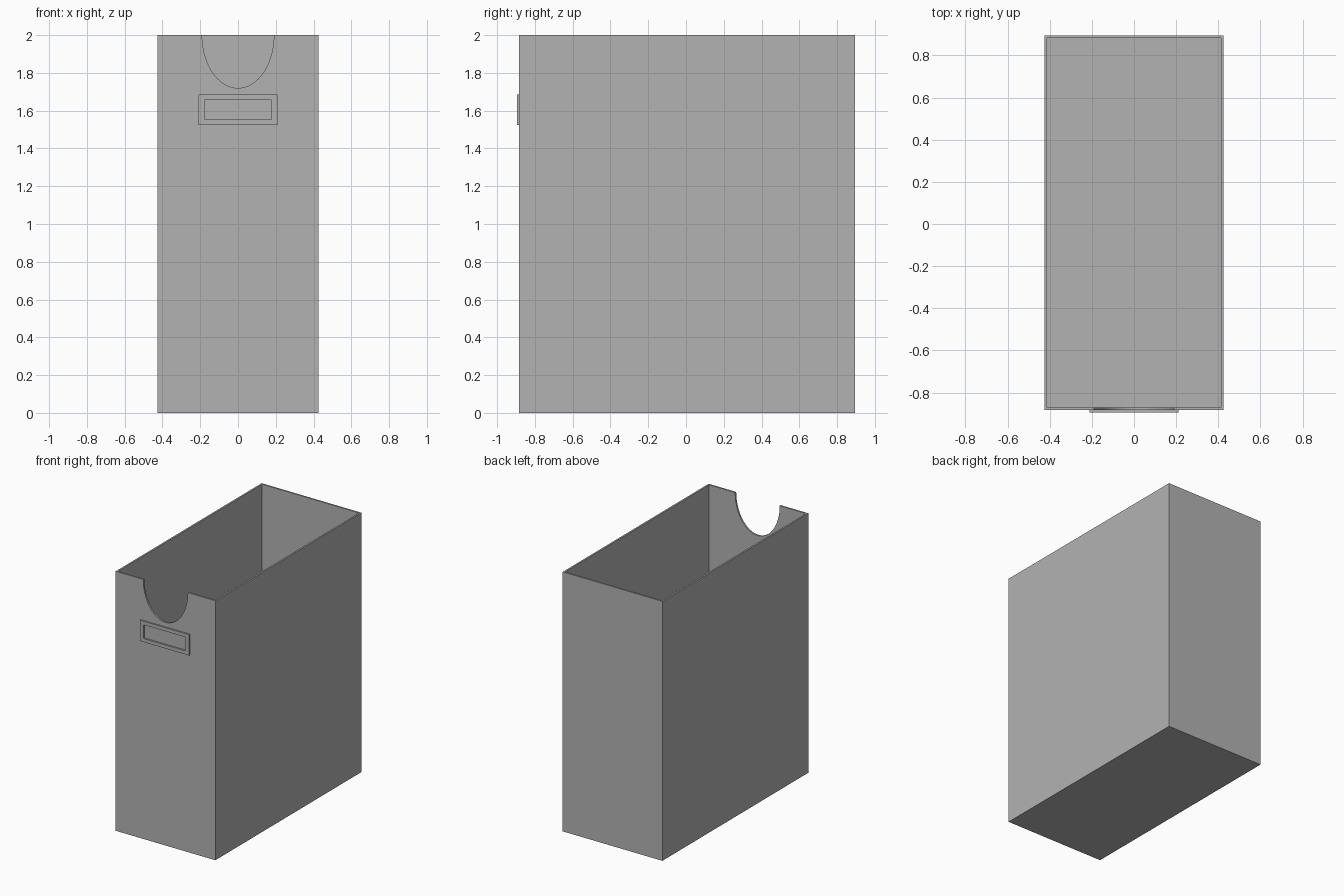
import bpy
import bmesh
from math import sin, cos, pi
from mathutils import Vector

default = bpy.data.objects.get("Cube")
if default:
    bpy.data.objects.remove(default, do_unlink=True)

HALF_W, FRONT, BACK, HEIGHT, WALL = 0.425, -0.883, 0.895, 2.0, 0.013

grey = bpy.data.materials.new("plain grey")
grey.use_nodes = True
colour = (0.45, 0.45, 0.45, 1)
grey.diffuse_color = colour
grey.node_tree.nodes["Principled BSDF"].inputs["Base Color"].default_value = colour


def prism(name, outline, y0, y1):
    """Extrude an x-z outline along y."""
    bm = bmesh.new()
    face = bm.faces.new([bm.verts.new((x, y0, z)) for x, z in outline])
    new = bmesh.ops.extrude_face_region(bm, geom=[face])["geom"]
    moved = [v for v in new if isinstance(v, bmesh.types.BMVert)]
    bmesh.ops.translate(bm, verts=moved, vec=Vector((0, y1 - y0, 0)))
    bmesh.ops.recalc_face_normals(bm, faces=bm.faces)
    mesh = bpy.data.meshes.new(name)
    bm.to_mesh(mesh)
    bm.free()
    obj = bpy.data.objects.new(name, mesh)
    bpy.context.collection.objects.link(obj)
    mesh.materials.append(grey)
    return obj


def rect(half, z0, z1):
    return [(-half, z0), (half, z0), (half, z1), (-half, z1)]


def rounded_rect(half, z0, z1, r, steps=4):
    corners = [(half - r, z1 - r), (r - half, z1 - r),
               (r - half, z0 + r), (half - r, z0 + r)]
    return [(x + r * cos(a), z + r * sin(a))
            for i, (x, z) in enumerate(corners)
            for a in [(i + k / steps) * pi / 2 for k in range(steps + 1)]]


def cut(target, cutter):
    """Subtract the cutter, then remove it."""
    mod = target.modifiers.new("cut", "BOOLEAN")
    mod.operation, mod.solver, mod.object = "DIFFERENCE", "EXACT", cutter
    cutter.hide_render = True
    bpy.context.view_layer.objects.active = target
    bpy.ops.object.modifier_apply(modifier=mod.name)
    bpy.data.objects.remove(cutter, do_unlink=True)


# Open-topped box with thin walls
body = prism("box_body", rect(HALF_W, 0, HEIGHT), FRONT, BACK)
cut(body, prism("cavity", rect(HALF_W - WALL, WALL, HEIGHT + 0.1),
                FRONT + WALL, BACK - WALL))

# Half-oval finger notch in the front wall
oval = [(0.19 * cos(2 * pi * i / 64), HEIGHT + 0.28 * sin(2 * pi * i / 64))
        for i in range(64)]
cut(body, prism("notch", oval, FRONT - 0.1, FRONT + 0.1))

# Raised label frame with a rounded opening
frame = prism("label_frame", rect(0.21, 1.525, 1.685), FRONT - 0.012, FRONT)
cut(frame, prism("opening", rounded_rect(0.178, 1.552, 1.658, 0.006),
                 FRONT - 0.1, FRONT + 0.1))
